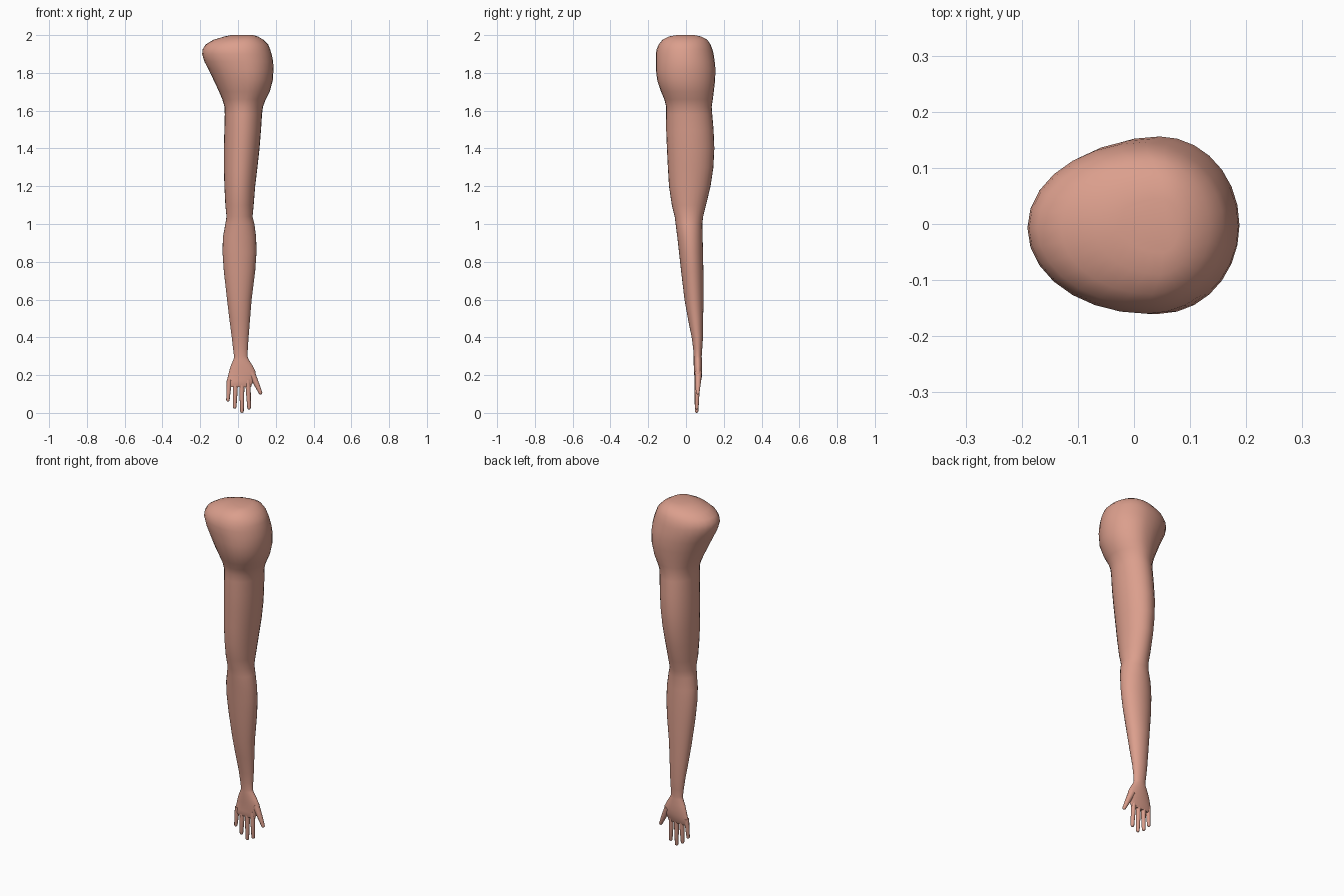
import bpy, bmesh, math
from mathutils import Vector

skin = bpy.data.materials.new("skin")
skin.diffuse_color = (0.71, 0.345, 0.265, 1)


def loft(name, rings, sides=28):
    """Skin a closed tube over rings, each a list of points."""
    bm = bmesh.new()
    loops = [[bm.verts.new(p) for p in ring] for ring in rings]
    for a, b in zip(loops, loops[1:]):
        for i in range(sides):
            j = (i + 1) % sides
            bm.faces.new((a[i], a[j], b[j], b[i]))
    bm.faces.new(loops[0])
    bm.faces.new(loops[-1])
    bmesh.ops.recalc_face_normals(bm, faces=bm.faces[:])
    mesh = bpy.data.meshes.new(name)
    bm.to_mesh(mesh)
    bm.free()
    mesh.materials.append(skin)
    ob = bpy.data.objects.new(name, mesh)
    bpy.context.collection.objects.link(ob)
    bpy.context.view_layer.objects.active = ob
    ob.select_set(True)
    bpy.ops.object.shade_smooth_by_angle(angle=math.radians(60))
    ob.select_set(False)
    return ob


def oval(z, x0, x1, y0, y1, shift=0.0, sides=28):
    """Egg-shaped horizontal section whose widest point is moved along x."""
    cx, cy = (x0 + x1) / 2 + shift, (y0 + y1) / 2
    pts = []
    for i in range(sides):
        a = 2 * math.pi * i / sides
        c, s = math.cos(a), math.sin(a)
        pts.append((cx + c * ((x1 - cx) if c > 0 else (cx - x0)),
                    cy + s * (y1 - y0) / 2, z))
    return pts


# Shoulder cap, bulging towards the body side
shoulder = [
    (2.00, -.035, .08, -.05, .045), (1.993, -.07, .105, -.09, .08),
    (1.975, -.13, .135, -.125, .113), (1.95, -.172, .16, -.145, .13),
    (1.925, -.187, .17, -.155, .14), (1.90, -.19, .178, -.16, .146),
    (1.86, -.178, .186, -.16, .152), (1.82, -.157, .188, -.16, .156),
    (1.76, -.128, .184, -.152, .154), (1.70, -.10, .168, -.132, .147),
    (1.66, -.083, .147, -.115, .142), (1.62, -.071, .132, -.105, .136),
]
# Upper arm, elbow and forearm down to the wrist
arm = [
    (1.58, -.07, .127, -.105, .139), (1.50, -.072, .122, -.105, .146),
    (1.40, -.075, .114, -.101, .15), (1.30, -.075, .103, -.096, .145),
    (1.20, -.072, .091, -.09, .13), (1.10, -.067, .083, -.075, .106),
    (1.04, -.061, .077, -.06, .091), (1.00, -.067, .087, -.055, .086),
    (.93, -.08, .096, -.046, .088), (.85, -.082, .098, -.037, .09),
    (.75, -.075, .091, -.026, .092), (.60, -.058, .072, -.008, .092),
    (.50, -.046, .064, .01, .091), (.40, -.033, .056, .03, .09),
    (.34, -.026, .052, .038, .086), (.30, -.021, .05, .041, .083),
]
# Palm fanning out below the wrist
palm = [
    (.285, -.023, .055, .041, .084), (.25, -.038, .077, .041, .086),
    (.22, -.047, .092, .043, .086), (.19, -.054, .096, .044, .084),
    (.17, -.06, .085, .045, .08), (.15, -.062, .073, .045, .075),
    (.138, -.06, .07, .049, .07),
]
loft("arm", [oval(*r, shift=.03 * min(1, max(0, (r[0] - 1.6) / .2)))
             for r in shoulder + arm + palm])


def finger(name, start, end, r0, r1, sides=12):
    """Tapered finger with a rounded tip."""
    start, end = Vector(start), Vector(end)
    d = (end - start).normalized()
    side = Vector((0, 1, 0)).cross(d).normalized()
    up = d.cross(side)
    length = (end - start).length
    steps = [(0, r0), (.5 * (length - r1), (r0 + r1) / 2 * 1.05), (length - r1, r1)]
    steps += [(length - r1 + r1 * math.sin(a), r1 * math.cos(a)) for a in (.5, 1.0, 1.4)]
    loft(name, [[start + d * t + (side * math.cos(2 * math.pi * i / sides)
                                  + up * math.sin(2 * math.pi * i / sides)) * r
                 for i in range(sides)] for t, r in steps], sides)


finger("little_finger", (-.046, .06, .175), (-.054, .056, .06), .013, .009)
finger("ring_finger", (-.013, .06, .175), (-.018, .057, .022), .014, .0095)
finger("middle_finger", (.02, .06, .175), (.021, .056, .0), .014, .0095)
finger("index_finger", (.052, .06, .175), (.059, .057, .018), .014, .0095)
finger("thumb", (.07, .065, .215), (.123, .062, .098), .019, .0095)
